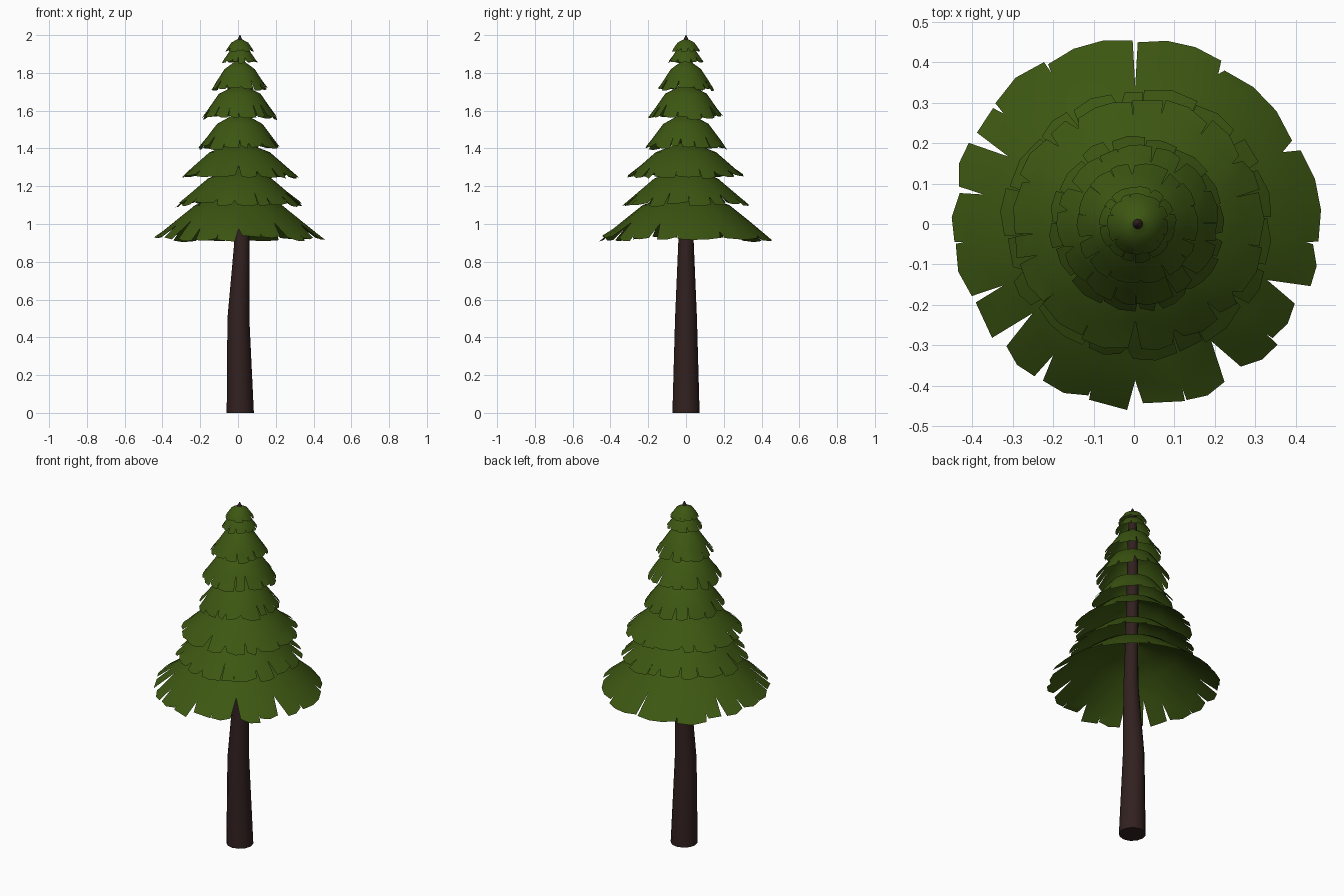
import bpy, bmesh, math, random

if "Cube" in bpy.data.objects:
    bpy.data.objects.remove(bpy.data.objects["Cube"])

random.seed(7)


def material(name, color):
    m = bpy.data.materials.new(name)
    m.diffuse_color = (*color, 1)
    m.use_nodes = True
    m.node_tree.nodes["Principled BSDF"].inputs["Base Color"].default_value = m.diffuse_color
    return m


GREEN = material("needle green", (0.046, 0.094, 0.006))
BROWN = material("bark brown", (0.031, 0.015, 0.014))


def finish(bm, name, mat, angle):
    me = bpy.data.meshes.new(name)
    bm.to_mesh(me)
    bm.free()
    ob = bpy.data.objects.new(name, me)
    bpy.context.collection.objects.link(ob)
    me.materials.append(mat)
    bpy.ops.object.select_all(action='DESELECT')
    ob.select_set(True)
    bpy.context.view_layer.objects.active = ob
    bpy.ops.object.shade_smooth_by_angle(angle=math.radians(angle))
    return ob


def trunk():
    # (z, x centre, radius): gently bent, tapering to a point
    path = [(0, .012, .072), (.5, .002, .058), (.9, .021, .041), (1.1, .018, .036),
            (1.5, .01, .032), (1.8, .01, .026), (1.96, .01, .02), (2.0, .01, .002)]
    n = 12
    bm = bmesh.new()
    rings = [[bm.verts.new((x + r * math.cos(2 * math.pi * i / n),
                            r * math.sin(2 * math.pi * i / n), z))
              for i in range(n)] for z, x, r in path]
    for a, b in zip(rings, rings[1:]):
        for i in range(n):
            j = (i + 1) % n
            bm.faces.new((a[i], a[j], b[j], b[i]))
    bm.faces.new(rings[0][::-1])
    bm.faces.new(rings[-1])
    finish(bm, "trunk", BROWN, 40)


def skirt(name, cx, profile, cuts):
    """Domed ring of needles; cuts = (angle, notch radius fraction, half gap)."""
    (r0, z0), (r1, z1), (r2, z2) = profile

    def height(r):
        if r < r1:
            return z0 + (z1 - z0) * (r - r0) / (r1 - r0)
        return z1 + (z2 - z1) * (r - r1) / (r2 - r1)

    bm = bmesh.new()
    for k, (a, na, ga) in enumerate(cuts):
        b, nb, gb = cuts[(k + 1) % len(cuts)]
        if b <= a:
            b += 360
        steps = max(1, round((b - a) / 11))
        tip_a, tip_b = (r2 * random.uniform(.95, 1.01) for _ in range(2))
        droop = random.uniform(-.06, .06) * (z1 - z2)
        cols = []
        for s in range(steps + 1):
            t = s / steps
            ang = a + (b - a) * t
            tip_ang = (a + ga) + (b - gb - a - ga) * t
            notch = r2 * (na + (nb - na) * t)
            tip = tip_a + (tip_b - tip_a) * t + r2 * .02 * math.sin(math.pi * t)
            col = []
            for r, g, dz in ((r0, ang, 0), (r1 * .6, ang, 0), (r1, ang, 0),
                             (notch, ang, 0), (tip, tip_ang, droop)):
                g = math.radians(g)
                col.append(bm.verts.new((cx + r * math.cos(g), r * math.sin(g),
                                         height(r) + dz)))
            cols.append(col)
        for p, q in zip(cols, cols[1:]):
            for i in range(4):
                bm.faces.new((p[i], p[i + 1], q[i + 1], q[i]))
    bmesh.ops.remove_doubles(bm, verts=bm.verts, dist=1e-4)
    bmesh.ops.recalc_face_normals(bm, faces=bm.faces)
    if sum(f.normal.z for f in bm.faces) < 0:
        bmesh.ops.reverse_faces(bm, faces=bm.faces)
    finish(bm, name, GREEN, 50)


def random_cuts(n):
    off = random.uniform(0, 360 / n)
    return [(off + 360 * (i + random.uniform(-.25, .25)) / n,
             random.uniform(.74, .92),
             random.choice((.2, .6, 1.5, 3)))
            for i in range(n)]


trunk()

# lowest skirt: notches as seen from the top
low_cuts = [(-174, .92, .3), (-155, .78, 1.2), (-139, .73, 2.5), (-122, .83, 1.5),
            (-105, .92, .3), (-90, .84, 2.5), (-74, .92, .3), (-57, .75, 3.5),
            (-40, .92, .3), (-23, .77, 3.5), (-6, .92, .5), (26, .88, 2),
            (61, .92, 1.2), (90, .74, .8), (119, .93, .4), (140, .92, .8),
            (152, .77, 2), (169, .83, 1)]
skirt("branch_skirt_1", .003, [(.03, 1.17), (.23, 1.10), (.46, .915)], low_cuts)

# upper skirts, bottom to top
layers = [
    [(.03, 1.30), (.17, 1.24), (.335, 1.10)],
    [(.03, 1.43), (.16, 1.38), (.315, 1.245)],
    [(.03, 1.58), (.12, 1.53), (.218, 1.40)],
    [(.03, 1.73), (.11, 1.69), (.2, 1.56)],
    [(.025, 1.86), (.08, 1.82), (.152, 1.71)],
    [(.02, 1.94), (.05, 1.92), (.095, 1.855)],
    [(.012, 1.978), (.045, 1.96), (.076, 1.915)],
]
for i, prof in enumerate(layers):
    skirt("branch_skirt_%d" % (i + 2), .009, prof, random_cuts(18 - i))
